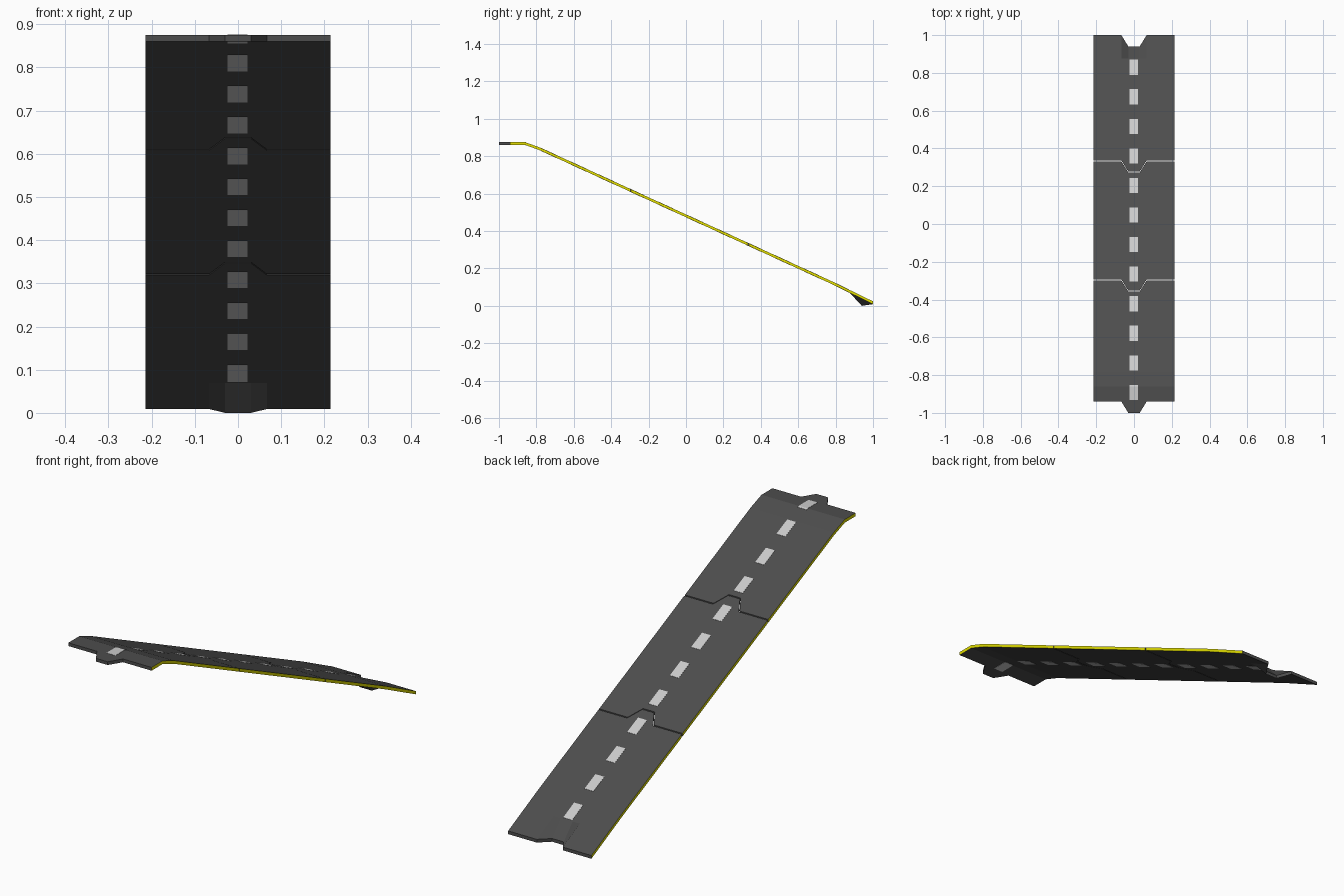
import bpy, bmesh

if "Cube" in bpy.data.objects:
    bpy.data.objects.remove(bpy.data.objects["Cube"])

HALF, T = 0.214, 0.015
# side profile of the road surface (y, z)
PROFILE = [(-1.0, 0.875), (-0.86, 0.875), (-0.78, 0.846), (0.78, 0.131), (1.0, 0.024)]
KNOTS = [-0.86, -0.78, 0.78, 0.875]
TAB = 0.06


def material(name, rgb):
    m = bpy.data.materials.new(name)
    m.diffuse_color = (*rgb, 1)
    m.use_nodes = True
    m.node_tree.nodes["Principled BSDF"].inputs["Base Color"].default_value = m.diffuse_color
    return m


ASPHALT = material("asphalt", (0.075, 0.075, 0.075))
YELLOW = material("edge_yellow", (0.75, 0.72, 0.0))
WHITE = material("dash_white", (0.6, 0.6, 0.6))


def surface(y):
    for (y0, z0), (y1, z1) in zip(PROFILE, PROFILE[1:]):
        if y <= y1:
            return z0 + (z1 - z0) * (y - y0) / (y1 - y0)
    return PROFILE[-1][1]


def slab(name, grid, thick, mats):
    """Solid plate from a grid of top points."""
    bm = bmesh.new()
    v = [[bm.verts.new(p) for p in row] for row in grid]
    for a, b in zip(v, v[1:]):
        for i in range(len(a) - 1):
            bm.faces.new((a[i], a[i + 1], b[i + 1], b[i]))
    ext = bmesh.ops.extrude_face_region(bm, geom=bm.faces[:], use_keep_orig=True)
    low = [e for e in ext["geom"] if isinstance(e, bmesh.types.BMVert)]
    bmesh.ops.translate(bm, verts=low, vec=(0, 0, -thick))
    bmesh.ops.recalc_face_normals(bm, faces=bm.faces[:])
    if len(mats) > 1:
        for f in bm.faces:
            if all(abs(abs(w.co.x) - HALF) < 1e-4 for w in f.verts):
                f.material_index = 1
    me = bpy.data.meshes.new(name)
    bm.to_mesh(me)
    bm.free()
    for m in mats:
        me.materials.append(m)
    ob = bpy.data.objects.new(name, me)
    bpy.context.collection.objects.link(ob)
    return ob


# road sections, each with a tab at the upper end and a notch at the lower end
XS = [-HALF, -0.067, -0.03, 0.03, 0.067, HALF]
for n, (ya, yb) in enumerate([(-0.94, -0.298), (-0.293, 0.332), (0.337, 1.0)]):
    rows = [ya] + [k for k in KNOTS if ya < k < yb] + [yb]
    grid = []
    for y in rows:
        row = []
        for x in XS:
            yy = y - TAB if y in (ya, yb) and abs(x) < 0.04 else y
            z = surface(yy)
            if y == 1.0 and yy != y:
                z = T  # the last notch dips to the ground
            row.append((x, yy, z))
        grid.append(row)
    slab(f"road_section_{n + 1}", grid, T, [ASPHALT, YELLOW])

# centre line dashes, showing on both faces
LIFT = 0.001
for i in range(12):
    c = 0.83 - i * 0.1565
    a, b = c - 0.04, c + 0.04
    rows = [a] + [k for k in KNOTS if a < k < b] + [b]
    grid = [[(x, y, surface(y) + LIFT) for x in (-0.024, 0.022)] for y in rows]
    slab(f"centre_dash_{i + 1}", grid, T + 2 * LIFT, [WHITE])
